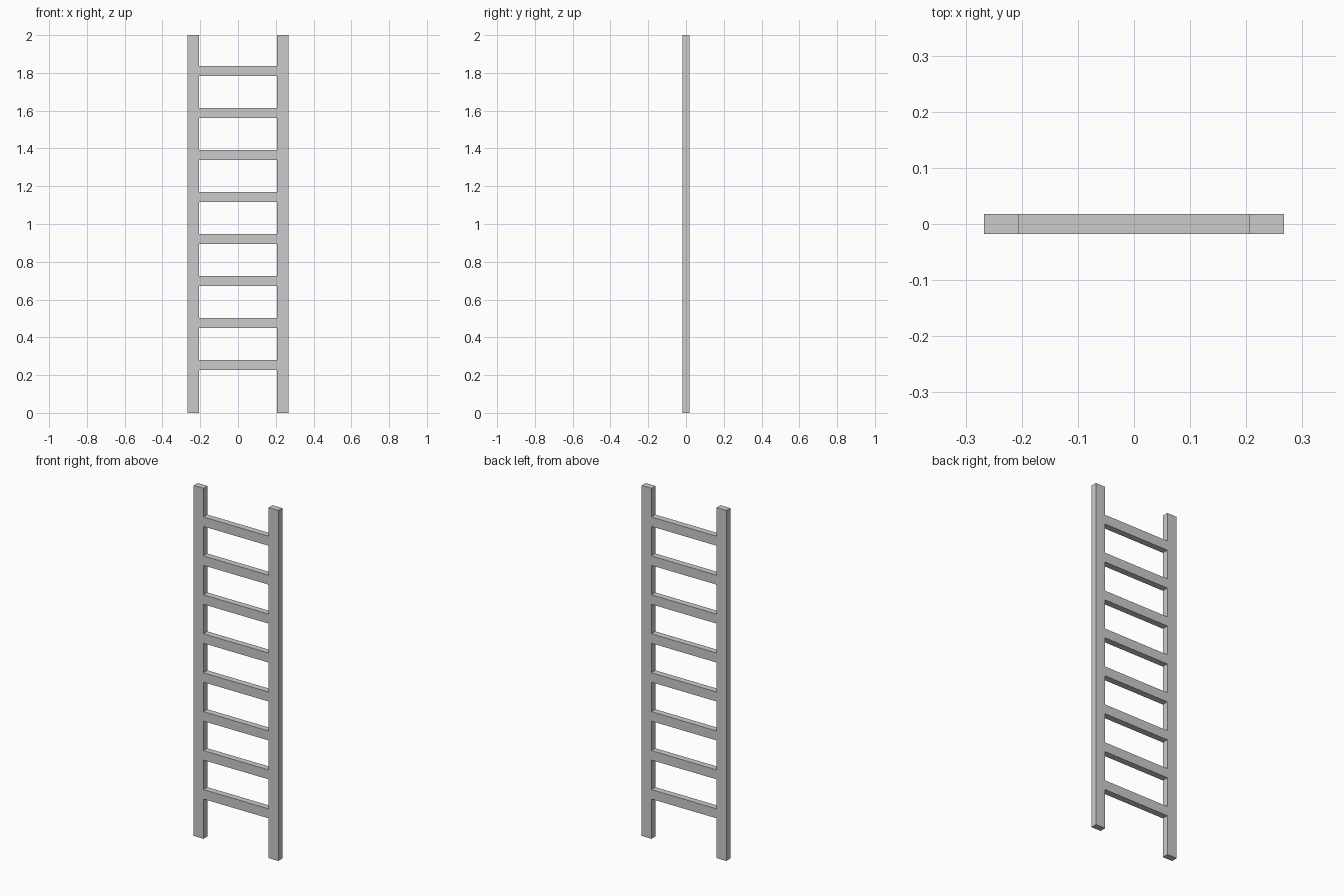
import bpy

if "Cube" in bpy.data.objects:
    bpy.data.objects.remove(bpy.data.objects["Cube"])

DEPTH = 0.036
OUTER, INNER = 0.267, 0.206


def box(name, centre, size):
    bpy.ops.mesh.primitive_cube_add(size=1, location=centre)
    obj = bpy.context.object
    obj.name = name
    obj.scale = size
    bpy.ops.object.transform_apply(location=False, rotation=False, scale=True)
    return obj


# Two upright side rails
for side, label in ((-1, "left"), (1, "right")):
    box(f"{label}_rail", (side * (OUTER + INNER) / 2, 0, 1), (OUTER - INNER, DEPTH, 2))

# Eight evenly spaced flat rungs, flush with the rails
for i in range(8):
    box(f"rung_{i + 1}", (0, 0, 0.254 + i * 0.2222), (2 * INNER, DEPTH, 0.054))
